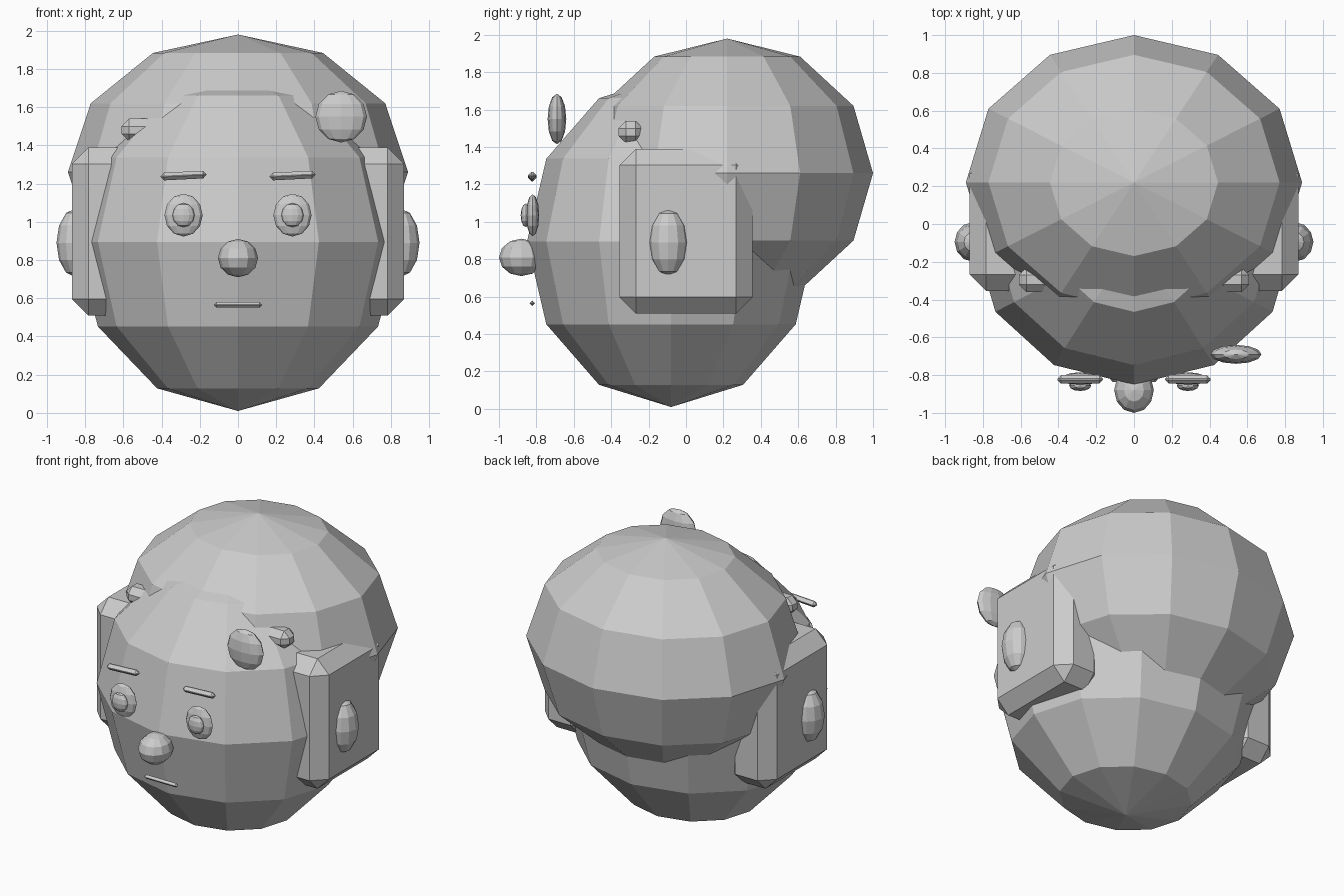
import bpy, bmesh
from mathutils import Matrix, Euler

if "Cube" in bpy.data.objects:
    bpy.data.objects.remove(bpy.data.objects["Cube"])


def finish(name, bm, loc, rot=(0, 0, 0)):
    mesh = bpy.data.meshes.new(name)
    bm.to_mesh(mesh)
    bm.free()
    obj = bpy.data.objects.new(name, mesh)
    obj.location = loc
    obj.rotation_euler = Euler(rot)
    bpy.context.collection.objects.link(obj)
    return obj


def ball(name, loc, radii):
    """Faceted 12 x 6 ellipsoid."""
    bm = bmesh.new()
    bmesh.ops.create_uvsphere(bm, u_segments=12, v_segments=6, radius=1,
                              matrix=Matrix.Diagonal((*radii, 1)))
    return finish(name, bm, loc)


def block(name, loc, size, bevel, rot=(0, 0, 0)):
    """Box with single flat chamfers."""
    bm = bmesh.new()
    bmesh.ops.create_cube(bm, size=1, matrix=Matrix.Diagonal((*size, 1)))
    bmesh.ops.bevel(bm, geom=bm.edges[:], offset=bevel, segments=1,
                    affect='EDGES', profile=0.5)
    return finish(name, bm, loc, rot)


# Head and hair masses
ball("head", (0, -0.08, 0.895), (0.847, 0.77, 0.885))
ball("hair", (0, 0.22, 1.26), (0.89, 0.78, 0.72))

# Band across the hairline, ends showing at the temples
block("headband", (0, -0.295, 1.48), (1.22, 0.13, 0.12), 0.04)

# Paired parts
for side, s in (("right", 1), ("left", -1)):
    block(f"side_hair_{side}", (s * 0.70, 0, 0.95), (0.34, 0.71, 0.88), 0.087)
    ball(f"ear_{side}", (s * 0.85, -0.095, 0.89), (0.10, 0.105, 0.18))
    ball(f"eye_{side}", (s * 0.285, -0.82, 1.035), (0.10, 0.035, 0.112))
    ball(f"pupil_{side}", (s * 0.285, -0.856, 1.035), (0.058, 0.028, 0.063))
    # Both brows lean the same way
    block(f"brow_{side}", (s * 0.285, -0.822, 1.242), (0.24, 0.044, 0.04),
          0.018, (0, -0.05, 0))

# Nose, mouth and hair ornament
ball("nose", (0, -0.88, 0.81), (0.105, 0.12, 0.1))
block("mouth", (0, -0.822, 0.565), (0.25, 0.028, 0.028), 0.013)
ball("hair_ornament", (0.54, -0.69, 1.55), (0.135, 0.05, 0.135))
